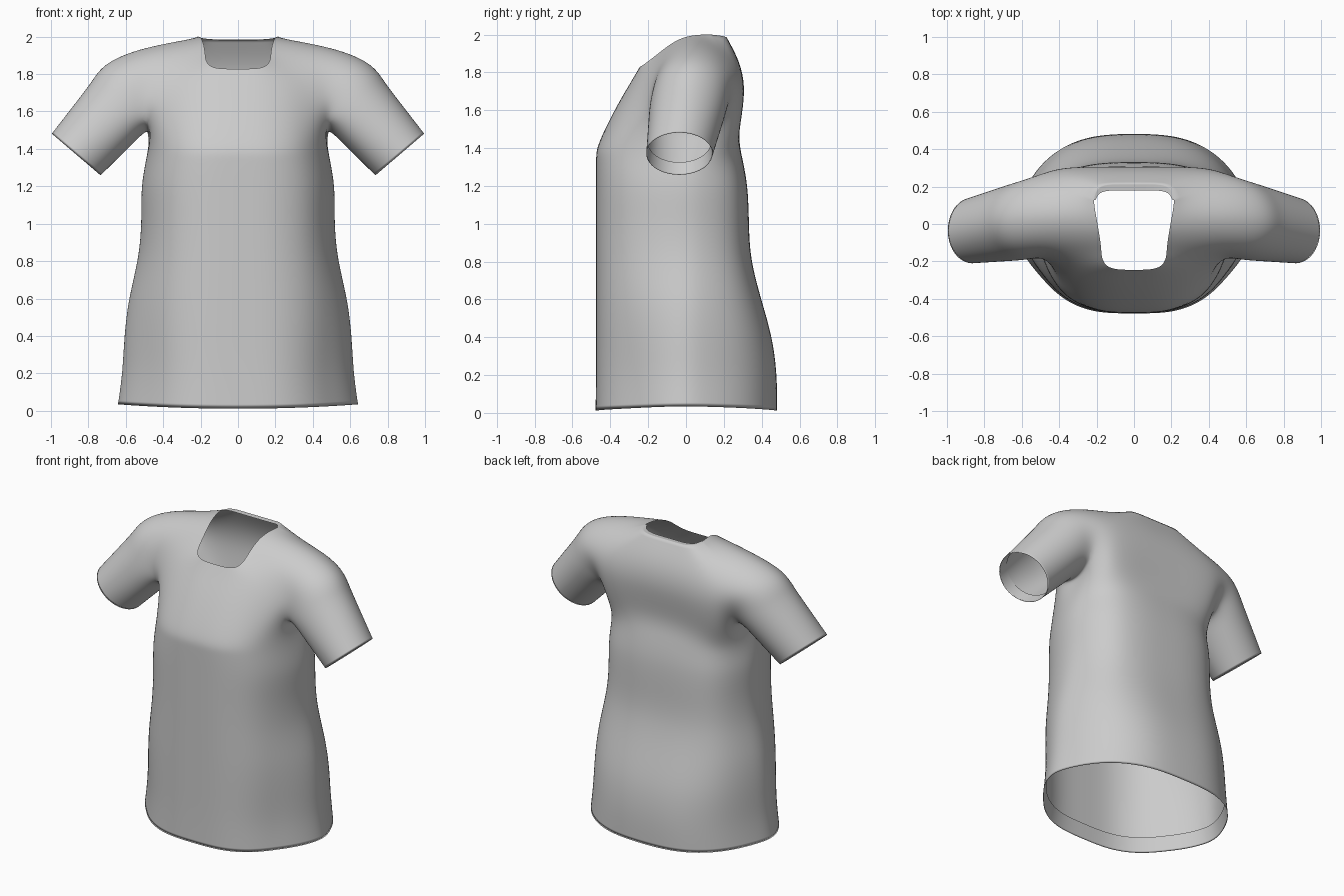
import bpy, bmesh, math
from mathutils import Vector

# Half rings (x >= 0) of the yoke, running front centre -> over the arm -> back centre.
# Points 0-4 front, 5-9 sleeve, 10-14 back.
NECK = [(0, -.245, 1.828), (.10, -.245, 1.828), (.15, -.225, 1.84), (.172, -.185, 1.87),
        (.175, -.14, 1.905), (.18, -.09, 1.945), (.19, -.03, 1.98), (.2, .03, 1.995),
        (.21, .08, 2.0), (.215, .13, 2.0), (.205, .175, 1.995), (.18, .205, 1.99),
        (.13, .215, 1.985), (.07, .215, 1.985), (0, .215, 1.985)]
YOKE = [(0, -.285, 1.76), (.13, -.283, 1.76), (.25, -.245, 1.775), (.34, -.195, 1.80),
        (.42, -.155, 1.835), (.47, -.10, 1.89), (.5, -.03, 1.932), (.515, .05, 1.95),
        (.5, .135, 1.932), (.47, .205, 1.895), (.42, .25, 1.86), (.34, .275, 1.85),
        (.24, .285, 1.85), (.13, .29, 1.85), (0, .29, 1.85)]
CHEST = [(0, -.365, 1.63), (.15, -.36, 1.63), (.29, -.315, 1.635), (.40, -.235, 1.66),
         (.49, -.175, 1.71), (.59, -.17, 1.775), (.68, -.11, 1.84), (.735, .02, 1.87),
         (.69, .16, 1.84), (.62, .24, 1.78), (.53, .285, 1.73), (.42, .31, 1.70),
         (.29, .318, 1.69), (.15, .318, 1.69), (0, .318, 1.69)]
SPLIT = [(0, -.475, 1.41), (.17, -.47, 1.41), (.31, -.41, 1.42), (.40, -.305, 1.45),
         (.465, -.175, 1.57), (.60, -.205, 1.63), (.73, -.155, 1.72), (.805, 0, 1.775),
         (.745, .18, 1.72), (.62, .24, 1.63), (.49, .19, 1.56), (.43, .265, 1.49),
         (.31, .277, 1.47), (.16, .272, 1.47), (0, .27, 1.47)]
UNDERARM = (.445, 0, 1.52)

# Body cross-sections at waist and hem, and levels:
# z, half width, front depth, back depth, blend waist -> hem section
WAIST = [(0, -1), (.36, -1), (.68, -.86), (.87, -.6), (.98, -.28), (1.01, 0),
         (.97, .3), (.86, .65), (.67, .9), (.36, 1), (0, 1.01)]
HEM = [(0, -1), (.34, -1), (.60, -.84), (.77, -.59), (.91, -.36), (1.01, -.05),
       (.96, .22), (.84, .55), (.66, .81), (.38, .99), (0, 1.01)]
LEVELS = [(1.35, .49, .475, .295, 0), (1.2, .52, .475, .325, 0), (1.02, .515, .475, .33, 0),
          (.82, .53, .475, .335, .1), (.6, .59, .475, .395, .5), (.4, .615, .475, .455, .8),
          (.2, .625, .475, .48, 1), (.01, .65, .478, .48, 1)]

bm = bmesh.new()
crease = bm.edges.layers.float.new("crease_edge")


def ring(points):
    return [bm.verts.new(p) for p in points]


def bridge(a, b, closed=False):
    n = len(a)
    for i in range(n if closed else n - 1):
        j = (i + 1) % n
        bm.faces.new((a[i], a[j], b[j], b[i]))


def sharpen(a, closed=False):
    for i in range(len(a) if closed else len(a) - 1):
        bm.edges.get((a[i], a[(i + 1) % len(a)]))[crease] = 1.0


# Yoke from the neckline out to the underarm split
yoke = [ring(r) for r in (NECK, YOKE, CHEST, SPLIT)]
for a, b in zip(yoke, yoke[1:]):
    bridge(a, b)
split = yoke[-1]
underarm = bm.verts.new(UNDERARM)

# Flat tape along the back of the neck
back = yoke[0][9:]
tape = ring([v.co + Vector((-.01 if v.co.x else 0, -.035 * min(1, .2 + i * .35), -.002))
             for i, v in enumerate(back)])
bridge(back, tape)
sharpen(back)

# Body down to the hem, then the hem turned up inside
prev = split[:5] + [underarm] + split[10:]
for z, w, f, b, k in LEVELS:
    lift = .025 if z < .1 else 0
    pts = [Vector(p).lerp(Vector(q), k) for p, q in zip(WAIST, HEM)]
    cur = ring([(x * w, y * (f if y < 0 else b), z + lift * x ** 2) for x, y in pts])
    bridge(prev, cur)
    prev = cur
hem = ring([(v.co.x * .965, v.co.y * .965, v.co.z + .1) for v in prev])
bridge(prev, hem)
sharpen(prev)

# Sleeve from the armhole loop to a slanted oval cuff
armhole = [underarm] + split[4:11]
centre, up, along = Vector((.865, -.035, 1.37)), Vector((.76, 0, .65)), Vector((.65, 0, -.76))
cuff_pts = []
for k in range(8):
    a = k * math.pi / 4
    cuff_pts.append(centre - up * .19 * math.cos(a) - Vector((0, .194, 0)) * math.sin(a))
prev = armhole
for t in (.35, .7, 1):
    cur = ring([v.co.lerp(p, t) for v, p in zip(armhole, cuff_pts)])
    bridge(prev, cur, True)
    prev = cur
inner = ring([centre + (p - centre) * .95 - along * .08 for p in cuff_pts])
bridge(prev, inner, True)
sharpen(prev, True)

bmesh.ops.recalc_face_normals(bm, faces=bm.faces)
for f in bm.faces:
    f.smooth = True
mesh = bpy.data.meshes.new("short_sleeve_shirt")
bm.to_mesh(mesh)
bm.free()
shirt = bpy.data.objects.new("short_sleeve_shirt", mesh)
bpy.context.collection.objects.link(shirt)

# Mirror to the other side and smooth
mirror = shirt.modifiers.new("mirror", "MIRROR")
mirror.use_clip = True
mirror.merge_threshold = .001
sub = shirt.modifiers.new("smooth", "SUBSURF")
sub.levels = sub.render_levels = 3
